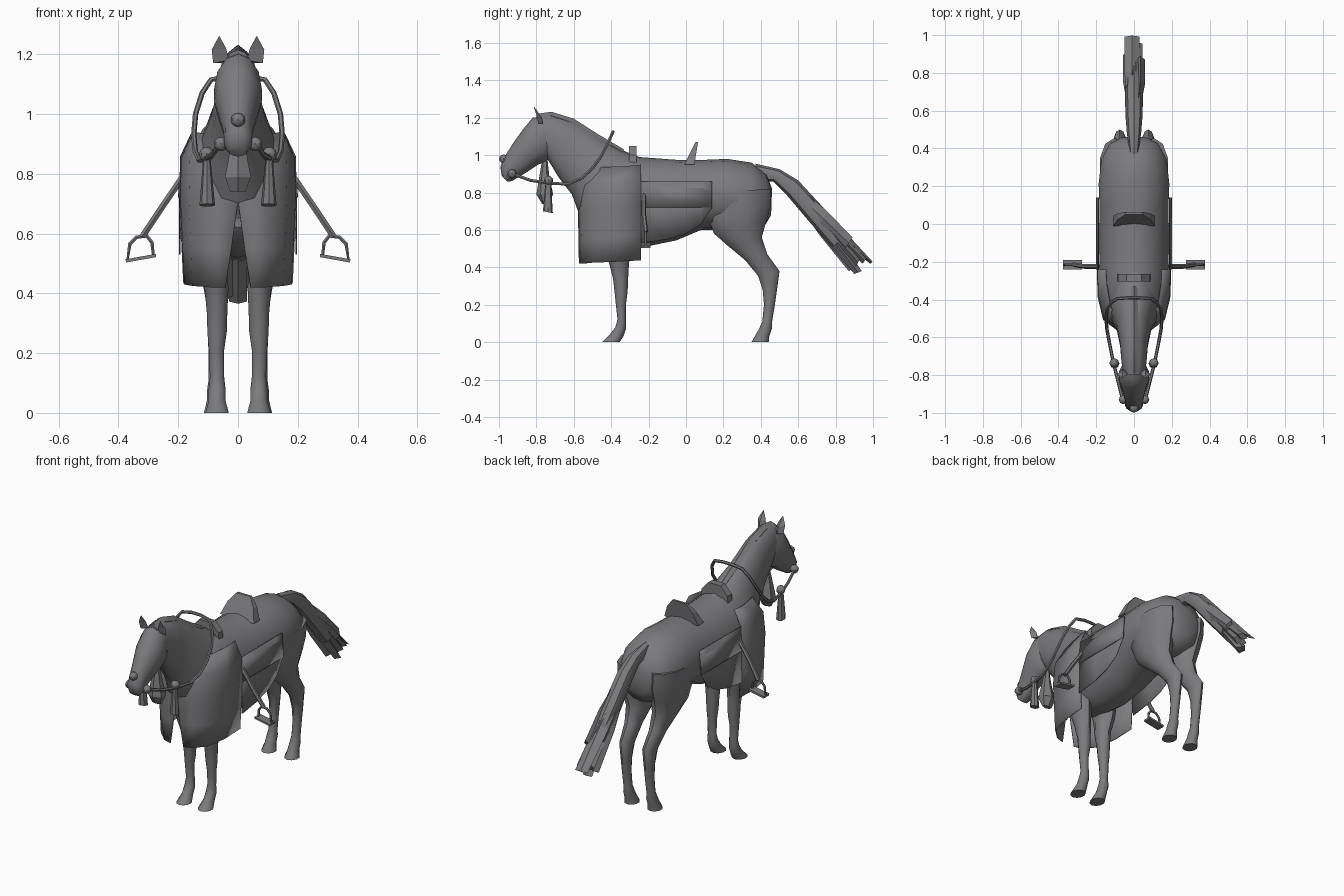
import bpy, bmesh, math
from mathutils import Vector

grey = bpy.data.materials.new("slate_grey")
grey.diffuse_color = (0.2, 0.2, 0.21, 1)


def finish(ob, smooth=True):
    ob.data.materials.clear()
    ob.data.materials.append(grey)
    bpy.ops.object.select_all(action='DESELECT')
    ob.select_set(True)
    bpy.context.view_layer.objects.active = ob
    if smooth:
        bpy.ops.object.shade_smooth_by_angle(angle=math.radians(42))
    return ob


def make(name, verts, faces, smooth=True, thick=0):
    me = bpy.data.meshes.new(name)
    me.from_pydata([tuple(v) for v in verts], [], faces)
    bm = bmesh.new()
    bm.from_mesh(me)
    bmesh.ops.remove_doubles(bm, verts=bm.verts, dist=1e-5)
    bmesh.ops.recalc_face_normals(bm, faces=bm.faces)
    bm.to_mesh(me)
    bm.free()
    ob = bpy.data.objects.new(name, me)
    bpy.context.collection.objects.link(ob)
    if thick:
        mod = ob.modifiers.new("thickness", 'SOLIDIFY')
        mod.thickness = thick
        mod.offset = 0
    return finish(ob, smooth)


def loft(name, sections, n=14, smooth=True):
    """Each section: edge point a (y, z), edge point b (y, z), half width, centre x."""
    verts = []
    for ya, za, yb, zb, rx, xc in sections:
        for i in range(n):
            t = 2 * math.pi * i / n
            c, s = math.cos(t), math.sin(t)
            verts.append((xc + rx * s, (ya + yb) / 2 + (ya - yb) / 2 * c,
                          (za + zb) / 2 + (za - zb) / 2 * c))
    faces = [(r * n + i, r * n + (i + 1) % n, (r + 1) * n + (i + 1) % n, (r + 1) * n + i)
             for r in range(len(sections) - 1) for i in range(n)]
    last = (len(sections) - 1) * n
    faces += [tuple(range(n)), tuple(range(last, last + n))]
    return make(name, verts, faces, smooth)


def tube(name, pts, r, closed=False, res=1):
    cu = bpy.data.curves.new(name, 'CURVE')
    cu.dimensions = '3D'
    cu.bevel_depth, cu.bevel_resolution, cu.use_fill_caps = r, res, True
    sp = cu.splines.new('POLY')
    sp.points.add(len(pts) - 1)
    for p, q in zip(sp.points, pts):
        p.co = (*q, 1)
    sp.use_cyclic_u = closed
    ob = bpy.data.objects.new(name, cu)
    bpy.context.collection.objects.link(ob)
    bpy.ops.object.select_all(action='DESELECT')
    ob.select_set(True)
    bpy.context.view_layer.objects.active = ob
    bpy.ops.object.convert(target='MESH')
    return finish(bpy.context.view_layer.objects.active)


def sheet(name, rows, thick, smooth=True):
    n = len(rows[0])
    faces = [(r * n + i, r * n + i + 1, (r + 1) * n + i + 1, (r + 1) * n + i)
             for r in range(len(rows) - 1) for i in range(n - 1)]
    return make(name, [v for row in rows for v in row], faces, smooth, thick)


def ball(name, loc, r):
    bpy.ops.mesh.primitive_uv_sphere_add(segments=8, ring_count=6, radius=r, location=loc)
    ob = bpy.context.object
    ob.name = name
    return finish(ob)


def prism(name, outline, depth_a, depth_b):
    """Front-facing outline (x, z), extruded between two y positions per height."""
    n = len(outline)
    verts = [(x, f(z), z) for f in (depth_a, depth_b) for x, z in outline]
    faces = [tuple(range(n)), tuple(range(n, 2 * n))]
    faces += [(i, (i + 1) % n, n + (i + 1) % n, n + i) for i in range(n)]
    return make(name, verts, faces, False)


# Torso, neck and head
loft("torso", [(-.52, .92, -.55, .62, .08, 0), (-.47, .97, -.50, .56, .15, 0),
               (-.38, 1.01, -.38, .52, .18, 0), (-.25, .99, -.22, .51, .186, 0),
               (-.05, .975, -.05, .545, .188, 0), (.10, .975, .08, .60, .185, 0),
               (.22, .98, .20, .60, .19, 0), (.35, .96, .34, .59, .175, 0),
               (.43, .90, .42, .62, .14, 0), (.46, .82, .455, .68, .07, 0)], 18)
loft("neck", [(-.80, 1.215, -.79, 1.02, .055, 0), (-.73, 1.222, -.735, .97, .068, 0),
              (-.60, 1.185, -.68, .88, .075, 0), (-.47, 1.10, -.61, .79, .095, 0),
              (-.35, 1.03, -.57, .68, .135, 0), (-.25, .99, -.50, .58, .15, 0)])
loft("head", [(-.74, 1.21, -.72, 1.0, .055, 0), (-.82, 1.2, -.745, .965, .08, 0),
              (-.87, 1.14, -.79, .95, .08, 0), (-.92, 1.07, -.85, .91, .062, 0),
              (-.965, 1.0, -.90, .88, .048, 0), (-.993, .94, -.93, .862, .047, 0),
              (-.985, .89, -.955, .858, .03, 0)], 12)
loft("mane", [(-.79, 1.222, -.77, 1.15, .025, 0), (-.72, 1.232, -.71, 1.15, .03, 0),
              (-.60, 1.195, -.62, 1.11, .03, 0), (-.47, 1.112, -.50, 1.04, .025, 0),
              (-.33, 1.03, -.35, .98, .02, 0)], 6)
ball("nose_knob", (0, -.975, .98), .024)

for s, side in ((1, "right"), (-1, "left")):
    # Ears
    make(side + "_ear", [(s * .03, -.79, 1.18), (s * .083, -.79, 1.17), (s * .06, -.765, 1.17),
                         (s * .088, -.80, 1.215), (s * .04, -.80, 1.22), (s * .063, -.815, 1.262),
                         (s * .06, -.775, 1.21)],
         [(0, 1, 3, 4), (4, 3, 5), (0, 4, 6, 2), (1, 2, 6, 3), (4, 5, 6), (3, 6, 5), (0, 2, 1)], False)

    # Legs: front edge, rear edge, half width, centre x
    loft(side + "_front_leg", [(-.50, .70, -.27, .70, .06, s * .10), (-.43, .50, -.29, .50, .05, s * .085),
                               (-.41, .42, -.305, .42, .042, s * .072), (-.39, .34, -.31, .33, .036, s * .07),
                               (-.382, .27, -.312, .27, .034, s * .07), (-.376, .21, -.32, .21, .027, s * .072),
                               (-.366, .12, -.322, .12, .025, s * .07), (-.378, .08, -.32, .075, .03, s * .07),
                               (-.405, .045, -.335, .03, .03, s * .07), (-.45, 0, -.355, 0, .041, s * .07)], 10)
    loft(side + "_hind_leg", [(.14, .80, .455, .82, .08, s * .105), (.12, .66, .455, .73, .082, s * .10),
                              (.15, .58, .43, .65, .075, s * .095), (.23, .51, .405, .56, .06, s * .085),
                              (.315, .44, .435, .47, .043, s * .08), (.385, .355, .50, .38, .032, s * .075),
                              (.41, .28, .488, .29, .028, s * .075), (.417, .20, .475, .20, .025, s * .075),
                              (.408, .11, .46, .11, .025, s * .075), (.39, .07, .46, .075, .03, s * .075),
                              (.375, .045, .445, .03, .031, s * .075), (.35, 0, .442, 0, .041, s * .075)], 10)

    # Chest cloth, open at the lower front
    rows = []
    for z, yf, w, slit in ((.43, -.57, .177, .042), (.56, -.572, .183, .022), (.72, -.575, .19, 0),
                           (.85, -.56, .187, 0), (.94, -.51, .145, 0)):
        rows.append([(s * slit, yf, z - .01), (s * .09, yf + .015, z - .01), (s * w * .85, yf + .07, z - .005),
                     (s * w, yf + .19, z), (s * w * 1.02, -.24, z + .008)])
    sheet(side + "_chest_cloth", rows, .006)

    # Saddle cloth with a scalloped lower edge, and saddle flap
    rows = []
    for y, zb in ((-.24, .53), (-.10, .55), (0, .58), (.08, .63), (.14, .72)):
        rows.append([(s * (.178 if z0 > .9 else .189 + .003 * k), y, z0)
                     for k, z0 in enumerate((.86, (.86 + zb) / 2, zb))])
    sheet(side + "_saddle_cloth", rows, .005)
    sheet(side + "_saddle_flap", [[(s * .187, y, .855), (s * .198, y, .72)] for y in (-.24, -.05, .14)], .006)

    # Stirrup strap and stirrup
    tube(side + "_stirrup_strap", [(s * .185, -.225, .79), (s * .26, -.225, .68), (s * .32, -.215, .59)], .012)
    tube(side + "_stirrup_frame", [(s * x, -.215, z) for x, z in
                                   ((.305, .592), (.34, .588), (.362, .565), (.37, .508), (.283, .525), (.288, .57))],
         .007, True)
    make(side + "_stirrup_tread", [(s * x, y, z) for y in (-.24, -.19) for x, z in
                                   ((.275, .532), (.376, .514), (.375, .503), (.275, .521))],
         [(0, 1, 2, 3), (4, 5, 6, 7), (0, 1, 5, 4), (1, 2, 6, 5), (2, 3, 7, 6), (3, 0, 4, 7)], False)

    # Bit rosette and side tassel
    ball(side + "_bit_rosette", (s * .057, -.93, .90), .024)
    ball(side + "_tassel_knob", (s * .105, -.735, .865), .025)
    loft(side + "_tassel", [(-.75, .86, -.72, .86, .012, s * .105), (-.755, .82, -.72, .82, .015, s * .104),
                            (-.765, .70, -.712, .69, .026, s * .103)], 8)

# Reins looping over the neck
half = [(.06, -.93, .90), (.085, -.83, .865), (.11, -.73, .85), (.13, -.63, .845), (.143, -.56, .875),
        (.148, -.50, .93), (.142, -.45, 1.0), (.12, -.415, 1.07), (.09, -.395, 1.115), (.03, -.39, 1.125)]
tube("reins", half + [(-x, y, z) for x, y, z in reversed(half)], .009)

# Throat tassel
loft("throat_tassel", [(-.77, .97, -.74, .97, .012, 0), (-.785, .88, -.73, .88, .03, 0),
                       (-.80, .79, -.71, .79, .05, 0), (-.77, .74, -.74, .74, .03, 0)], 6, False)

# Saddle pommel and cantle
prism("pommel", [(-.09, .94), (.09, .94), (.085, 1.0), (.04, 1.05), (-.04, 1.05), (-.085, 1.0)],
      lambda z: -.305, lambda z: -.265)
prism("cantle", [(-.11, .95), (.11, .95), (.085, 1.02), (.045, 1.07), (-.045, 1.07), (-.085, 1.02)],
      lambda z: -.01 + (z - .95) * .5, lambda z: .045 + (z - .95) * .16)

# Tail root and hair strands
loft("tail", [(.37, .955, .40, .86, .025, 0), (.50, .925, .465, .86, .038, 0), (.60, .865, .54, .785, .045, 0),
              (.72, .735, .65, .655, .048, 0), (.86, .575, .78, .505, .042, 0)], 8)
for k, (x, ya, za, yb, zb, w) in enumerate(((0, .935, .46, .905, .395, .045), (.035, .89, .56, .85, .50, .022),
                                            (-.035, .92, .41, .87, .38, .022), (.01, .965, .45, .945, .42, .035),
                                            (-.01, .998, .43, .985, .42, .04), (0, .94, .38, .90, .365, .03))):
    loft("tail_strand_%d" % (k + 1), [(.62, .82, .58, .76, w * .6, x * .5),
                                      ((.62 + ya) / 2 + .005, (.82 + za) / 2 + .005,
                                       (.58 + yb) / 2 - .005, (.76 + zb) / 2 - .005, w, x),
                                      (ya, za, yb, zb, w, x)], 4, False)
